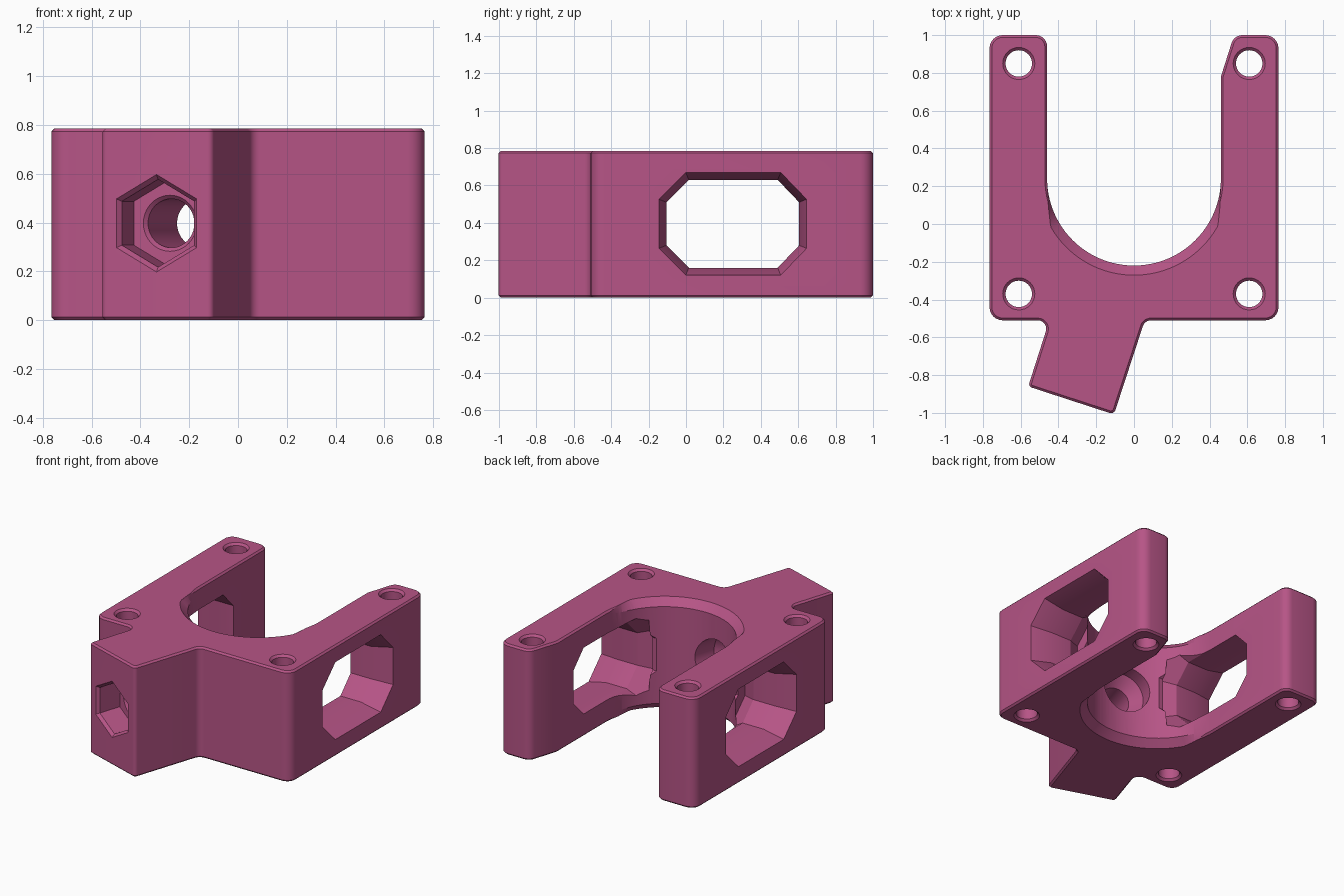
import bpy, bmesh, math
from mathutils import Vector, Matrix

if "Cube" in bpy.data.objects:
    bpy.data.objects.remove(bpy.data.objects["Cube"])

H = 0.785          # body height
R, CY = 0.46, 0.24  # bore radius and centre y

pink = bpy.data.materials.new("rose pink")
pink.diffuse_color = (0.47, 0.09, 0.24, 1)
pink.use_nodes = True
pink.node_tree.nodes["Principled BSDF"].inputs["Base Color"].default_value = pink.diffuse_color


def fillet(corners, n=6):
    """Round each (x, y, radius) corner of a closed outline."""
    out = []
    for i, (x, y, r) in enumerate(corners):
        p = Vector((x, y))
        if r == 0:
            out.append(p)
            continue
        a = (Vector(corners[i - 1][:2]) - p).normalized()
        b = (Vector(corners[(i + 1) % len(corners)][:2]) - p).normalized()
        half = a.angle(b) / 2
        c = p + (a + b).normalized() * r / math.sin(half)
        u = p + a * r / math.tan(half) - c
        v = p + b * r / math.tan(half) - c
        w = u.angle(v)
        for k in range(n + 1):
            t = k / n
            out.append(c + (u * math.sin((1 - t) * w) + v * math.sin(t * w)) / math.sin(w))
    return out


def loft(name, rings):
    """Closed solid through a stack of equal-sized rings."""
    bm = bmesh.new()
    loops = [[bm.verts.new(p) for p in ring] for ring in rings]
    for lo, hi in zip(loops, loops[1:]):
        for i in range(len(lo)):
            j = (i + 1) % len(lo)
            bm.faces.new((lo[i], lo[j], hi[j], hi[i]))
    bm.faces.new(loops[0][::-1])
    bm.faces.new(loops[-1])
    bmesh.ops.recalc_face_normals(bm, faces=bm.faces)
    me = bpy.data.meshes.new(name)
    bm.to_mesh(me)
    bm.free()
    me.materials.append(pink)
    ob = bpy.data.objects.new(name, me)
    bpy.context.collection.objects.link(ob)
    return ob


def turned(name, sections, n, mat, spin=0.0):
    """Round or polygonal cutter from (distance, radius) sections along local z."""
    return loft(name, [[mat @ Vector((r * math.cos(spin + math.tau * i / n),
                                      r * math.sin(spin + math.tau * i / n), d))
                        for i in range(n)] for d, r in sections])


def cut(ob, tool):
    m = ob.modifiers.new(tool.name, 'BOOLEAN')
    m.operation, m.solver, m.object = 'DIFFERENCE', 'EXACT', tool
    bpy.context.view_layer.objects.active = ob
    bpy.ops.object.modifier_apply(modifier=m.name)
    bpy.data.objects.remove(tool)


# Body outline: forked arms, round bore and slanted front tab
bore = [(R * math.cos(a), CY + R * math.sin(a), 0)
        for a in (math.pi + math.pi * k / 48 for k in range(49))]
outline = fillet([(-0.765, 1, 0.07), (-0.765, -0.51, 0.07), (-0.448, -0.51, 0.045),
                  (-0.56, -0.86, 0.02), (-0.106, -1.008, 0.025), (0.057, -0.51, 0.045),
                  (0.765, -0.51, 0.07), (0.765, 1, 0.07), (0.53, 1, 0.06),
                  (0.46, 0.78, 0)] + bore[::-1] + [(-0.46, 1, 0.06)])
body = loft("clamp_body", [[(p.x, p.y, z) for p in outline] for z in (0, H)])
bm = bmesh.new()
bm.from_mesh(body.data)
rim = [e for e in bm.edges if abs(e.verts[0].co.z - e.verts[1].co.z) < 1e-5]
bmesh.ops.bevel(bm, geom=rim, offset=0.012, segments=1, affect='EDGES')
bm.to_mesh(body.data)
bm.free()


# Wide chamfer on both ends of the bore, kept between the arms
def half_ring(r, z):
    pts = []
    for k in range(61):
        a = math.pi + math.pi * k / 60
        pts.append((max(-0.4605, min(0.4605, r * math.cos(a))), CY - 0.003 + r * math.sin(a), z))
    return pts


for z, s in ((0, 1), (H, -1)):
    cut(body, loft("bore_chamfer", [half_ring(0.528, z - 0.02 * s), half_ring(0.456, z + 0.052 * s)]))

# Four screw holes with countersunk ends
for x in (-0.61, 0.61):
    for y in (-0.37, 0.85):
        cut(body, turned("screw_hole", [(-0.02, 0.105), (0.015, 0.07), (H - 0.015, 0.07),
                                        (H + 0.02, 0.105)], 32, Matrix.Translation((x, y, 0))))


# Octagonal side windows: tapered through the arms, flared again into the bore
def octagon(x, g):
    k = 0.414 * g
    y0, y1, z0, z1 = -0.105 - g, 0.605 + g, 0.16 - g, 0.63 + g
    ya, yb, za, zb = 0.015 - k, 0.49 + k, 0.28 - k, 0.51 + k
    return [(x, y, z) for y, z in ((ya, z0), (yb, z0), (y1, za), (y1, zb),
                                   (yb, z1), (ya, z1), (y0, zb), (y0, za))]


steps = [(0.785, 0.045), (0.62, 0), (0.455, 0), (0.34, 0.07), (0.335, 0)]
cut(body, loft("side_window", [octagon(-x, g) for x, g in steps] +
               [octagon(x, g) for x, g in reversed(steps)]))

# Hexagonal nut pocket and bolt hole along the slanted tab
axis = Vector((math.sin(math.radians(18)), math.cos(math.radians(18)), 0))
side = axis.cross(Vector((0, 0, 1)))
start = Vector((-0.334, -0.934, 0.397))
mat = Matrix.Translation(start) @ Matrix((side, (0, 0, 1), axis)).transposed().to_4x4()
cut(body, turned("nut_pocket", [(-0.03, 0.23), (0.02, 0.18), (0.18, 0.18)], 6, mat, math.pi / 2))
cut(body, turned("bolt_hole", [(0.17, 0.125), (0.195, 0.1), (0.58, 0.1), (0.66, 0.17), (0.85, 0.17)],
                 40, mat))

# Smooth the round walls, keep edges crisp
bpy.ops.object.select_all(action='DESELECT')
body.select_set(True)
bpy.context.view_layer.objects.active = body
bpy.ops.object.shade_smooth_by_angle(angle=math.radians(25))
